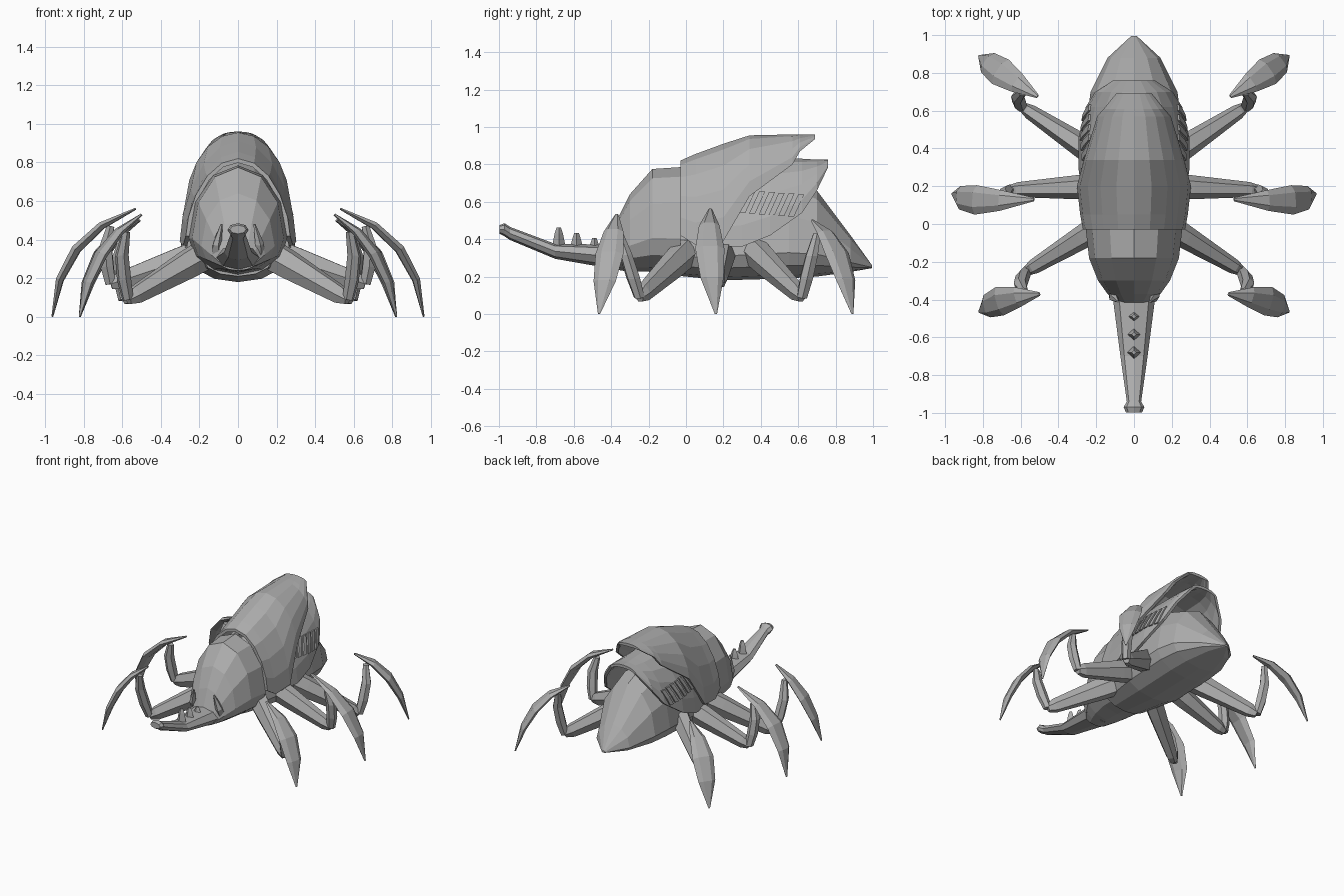
import bpy, bmesh, math
from mathutils import Vector

if "Cube" in bpy.data.objects:
    bpy.data.objects.remove(bpy.data.objects["Cube"])

grey = bpy.data.materials.new("plain grey")
grey.diffuse_color = (0.42, 0.42, 0.42, 1)
grey.use_nodes = True
grey.node_tree.nodes["Principled BSDF"].inputs["Base Color"].default_value = grey.diffuse_color


def loft(name, rings):
    """Bridge closed rings of equal size and cap both ends."""
    bm = bmesh.new()
    vs = [[bm.verts.new(p) for p in r] for r in rings]
    n = len(rings[0])
    for a, b in zip(vs, vs[1:]):
        for i in range(n):
            j = (i + 1) % n
            bm.faces.new((a[i], a[j], b[j], b[i]))
    bm.faces.new(vs[0])
    bm.faces.new(vs[-1])
    bmesh.ops.recalc_face_normals(bm, faces=bm.faces)
    me = bpy.data.meshes.new(name)
    bm.to_mesh(me)
    bm.free()
    me.materials.append(grey)
    ob = bpy.data.objects.new(name, me)
    bpy.context.collection.objects.link(ob)


def body(name, stations, low, n=12):
    """Closed body from (y, top, bottom, half width); low places the widest height."""
    rings = []
    for y, top, bot, w in stations:
        mid = bot + (top - bot) * low
        ring = []
        for i in range(n):
            a = 2 * math.pi * i / n
            s = math.sin(a)
            ring.append((w * math.cos(a), y, mid + s * (top - mid if s > 0 else mid - bot)))
        rings.append(ring)
    loft(name, rings)


POW = 1.2


def shell(name, stations, thick=0.022, n=10):
    """Arched shell from (y, top, half width, lower edge)."""
    rings = []
    ts = [-math.pi / 2 + math.pi * i / n for i in range(n + 1)]
    for y, top, w, edge in stations:
        def arch(t, d):
            c = max(math.cos(t), 0) ** POW
            return ((w - d) * math.sin(t), y, edge + (top - d - edge) * c)
        rings.append([arch(t, 0) for t in ts] + [arch(t, thick) for t in reversed(ts)])
    loft(name, rings)


def limb(name, pts, side, widths, depths, n=6):
    """Tapered limb along points with half widths and half depths."""
    ps = [Vector(p) for p in pts]
    rings = []
    for i, (w, d) in enumerate(zip(widths, depths)):
        t = (ps[min(i + 1, len(ps) - 1)] - ps[max(i - 1, 0)]).normalized()
        up = t.cross(side).normalized()
        rings.append([ps[i] + side * w * math.cos(math.tau * k / n)
                      + up * d * math.sin(math.tau * k / n) for k in range(n)])
    loft(name, rings)


# Head dome, abdomen and horn
body("head", [(-0.42, 0.36, 0.24, 0.09), (-0.37, 0.50, 0.235, 0.14), (-0.30, 0.64, 0.23, 0.19),
              (-0.18, 0.775, 0.225, 0.238), (-0.03, 0.785, 0.215, 0.255)], 0.33)
body("abdomen", [(-0.1, 0.55, 0.21, 0.18), (0.2, 0.68, 0.18, 0.245), (0.55, 0.72, 0.19, 0.25),
                 (0.70, 0.66, 0.20, 0.23), (0.88, 0.42, 0.225, 0.14),
                 (0.995, 0.26, 0.245, 0.015)], 0.26)
body("horn", [(-0.33, 0.37, 0.23, 0.12), (-0.70, 0.375, 0.295, 0.072), (-0.94, 0.465, 0.395, 0.038),
              (-0.97, 0.485, 0.415, 0.055), (-0.998, 0.475, 0.43, 0.042)], 0.5, 8)

# Row of small spikes on the horn
for i in range(3):
    y, z = -0.49 - 0.095 * i, 0.405 + 0.028 * i
    limb("horn_spike", [(0, y, 0.33), (0, y, z - 0.03), (0, y, z)], Vector((1, 0, 0)),
         (0.042, 0.025, 0.012), (0.042, 0.022, 0.012), 4)

# Upper and lower wing shells
lower = [(0.10, 0.75, 0.265, 0.36), (0.30, 0.83, 0.295, 0.36), (0.45, 0.84, 0.295, 0.42),
         (0.62, 0.83, 0.255, 0.54), (0.70, 0.825, 0.205, 0.66), (0.76, 0.825, 0.11, 0.785)]
shell("lower_shell", lower)
shell("upper_shell", [(-0.03, 0.82, 0.27, 0.42), (0.05, 0.855, 0.285, 0.37),
                      (0.20, 0.91, 0.302, 0.39), (0.34, 0.955, 0.265, 0.63),
                      (0.57, 0.96, 0.195, 0.80), (0.61, 0.96, 0.16, 0.87),
                      (0.69, 0.96, 0.095, 0.935)])


def shell_x(y, z):
    """Half width of the lower shell at a given y and z."""
    for a, b in zip(lower, lower[1:]):
        if a[0] <= y <= b[0]:
            f = (y - a[0]) / (b[0] - a[0])
            top, w, edge = (a[k] + f * (b[k] - a[k]) for k in (1, 2, 3))
            c = min(max((z - edge) / (top - edge), 0), 1) ** (1 / POW)
            return w * math.sqrt(1 - c * c)
    return 0.2


# Each leg: hip, knee, elbow, blade top, blade bend and foot
legs = {
    "front": [(0.16, 0.0, 0.33), (0.57, -0.25, 0.09), (0.58, -0.36, 0.44),
              (0.50, -0.37, 0.53), (0.76, -0.40, 0.38), (0.82, -0.465, 0)],
    "middle": [(0.18, 0.20, 0.33), (0.66, 0.18, 0.17), (0.66, 0.13, 0.47),
               (0.53, 0.13, 0.56), (0.93, 0.11, 0.42), (0.962, 0.16, 0)],
    "rear": [(0.18, 0.35, 0.35), (0.59, 0.62, 0.09), (0.59, 0.70, 0.43),
             (0.51, 0.675, 0.50), (0.75, 0.83, 0.40), (0.82, 0.89, 0)],
}

for s, tag in ((1, "right"), (-1, "left")):
    # Slanted vent slats on the lower shell
    for i in range(6):
        rings = []
        for f in (0, 0.5, 1):
            y = 0.285 + 0.052 * i + 0.055 * f
            z = 0.54 + 0.12 * f - 0.004 * i
            ring = []
            for e, d in ((0, -0.003), (0.032, -0.003), (0.032, 0.009), (0, 0.009)):
                ring.append((s * (shell_x(y + e, z) + d), y + e, z))
            rings.append(ring)
        loft(tag + "_vent_slat", rings)

    # Cheek prong beside the horn
    limb(tag + "_cheek", [(s * 0.11, -0.33, 0.30), (s * 0.11, -0.385, 0.38), (s * 0.085, -0.41, 0.48)],
         Vector((1, 0, 0)), (0.03, 0.025, 0.006), (0.05, 0.03, 0.006), 5)

    # Legs: tapered thigh, bowed shin and curved blade foot
    for leg, joints in legs.items():
        hip, knee, elbow, top, bend, foot = (Vector((s * x, y, z)) for x, y, z in joints)
        name = tag + "_" + leg
        reach = foot - top
        side = Vector((-reach.y, reach.x, 0)).normalized()
        run = knee - hip
        across = Vector((-run.y, run.x, 0)).normalized()
        limb(name + "_thigh", [hip, hip.lerp(knee, 0.25), hip.lerp(knee, 0.9), knee], across,
             (0.07, 0.064, 0.04, 0.026), (0.085, 0.08, 0.052, 0.03))
        bow = Vector((s * 0.025, 0, 0))
        limb(name + "_shin", [knee, knee.lerp(elbow, 0.3) + bow * 0.7, knee.lerp(elbow, 0.65) + bow, elbow],
             side, (0.03, 0.038, 0.036, 0.022), (0.03, 0.038, 0.036, 0.022))
        curve = [top * (1 - t) ** 2 + bend * 2 * t * (1 - t) + foot * t * t
                 for t in (0, 0.25, 0.5, 0.75, 1)]
        limb(name + "_blade", curve, side, (0.01, 0.055, 0.078, 0.062, 0.006),
             (0.006, 0.022, 0.027, 0.022, 0.005))
